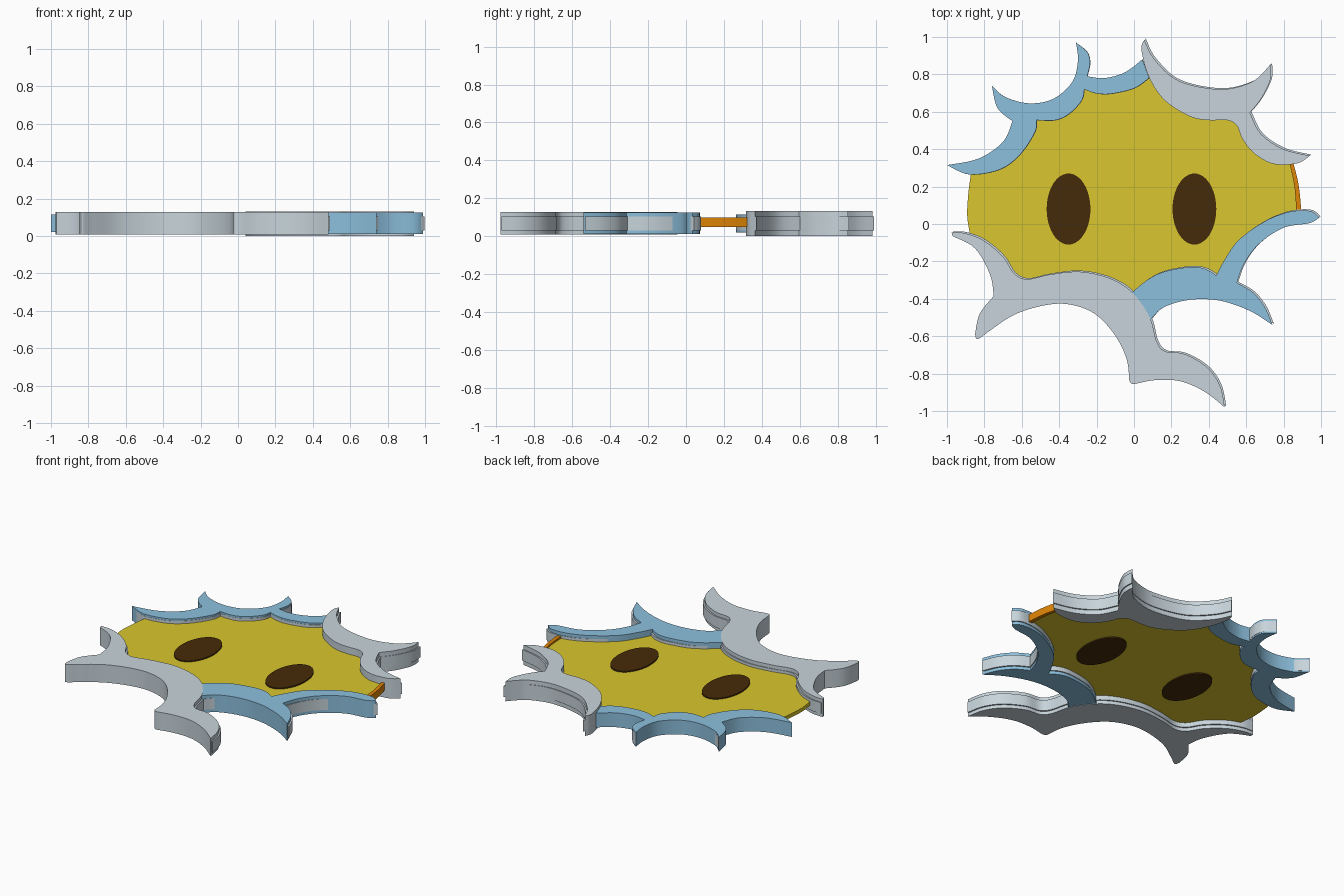
import bpy
import bmesh
from math import cos, sin, pi, radians
from mathutils import Vector

default_cube = bpy.data.objects.get("Cube")
if default_cube:
    bpy.data.objects.remove(default_cube, do_unlink=True)


def make_material(name, red, green, blue):
    """Create one flat colour from display values."""
    linear = [(channel / 255) ** 2.2 for channel in (red, green, blue)] + [1.0]
    material = bpy.data.materials.new(name)
    material.use_nodes = True
    material.diffuse_color = linear
    material.node_tree.nodes["Principled BSDF"].inputs["Base Color"].default_value = linear
    return material


silver = make_material("silver grey", 198, 211, 218)
sky = make_material("sky blue", 139, 190, 220)
yellow = make_material("mustard yellow", 217, 197, 50)
brown = make_material("dark brown", 72, 47, 18)
orange = make_material("deep orange", 222, 132, 14)


def smooth_stroke(points, steps=6):
    """Catmull-Rom curve through the points, leaving out the last point."""
    points = [Vector(point) for point in points]
    padded = [points[0]] + points + [points[-1]]
    result = []
    for a, b, c, d in zip(padded, padded[1:], padded[2:], padded[3:]):
        for step in range(steps):
            t = step / steps
            result.append(0.5 * (2 * b + (c - a) * t
                                 + (2 * a - 5 * b + 4 * c - d) * t ** 2
                                 + (3 * b - a - 3 * c + d) * t ** 3))
    return result


def closed_outline(*strokes):
    """Join smooth strokes at sharp corners; each starts where the last one ends."""
    outline = []
    previous = strokes[-1][-1]
    for stroke in strokes:
        outline += smooth_stroke([previous] + stroke)
        previous = stroke[-1]
    return outline


def slab(name, outline, bottom, top, material, shift=(0, 0)):
    """Extrude a flat outline between two heights."""
    bm = bmesh.new()
    verts = [bm.verts.new((p[0] + shift[0], p[1] + shift[1], bottom)) for p in outline]
    face = bm.faces.new(verts)
    extruded = bmesh.ops.extrude_face_region(bm, geom=[face], use_keep_orig=True)
    moved = [item for item in extruded["geom"] if isinstance(item, bmesh.types.BMVert)]
    bmesh.ops.translate(bm, verts=moved, vec=(0, 0, top - bottom))
    bmesh.ops.recalc_face_normals(bm, faces=bm.faces)
    mesh = bpy.data.meshes.new(name)
    bm.to_mesh(mesh)
    bm.free()
    mesh.materials.append(material)
    obj = bpy.data.objects.new(name, mesh)
    bpy.context.collection.objects.link(obj)
    bpy.ops.object.select_all(action="DESELECT")
    obj.select_set(True)
    bpy.context.view_layer.objects.active = obj
    bpy.ops.object.shade_smooth_by_angle(angle=radians(30))
    return obj


# Back right blue flame
back_right_flame = closed_outline(
    [(-.83, .35), (-.7, .44), (-.65, .55)],
    [(-.73, .62), (-.76, .74)],
    [(-.69, .68), (-.56, .645), (-.43, .67), (-.33, .76), (-.3, .87), (-.31, .97)],
    [(-.25, .92), (-.235, .86), (-.25, .79)],
    [(-.16, .78), (-.05, .81), (.045, .88)],
    [(.08, .78)],
    [(0, .725), (-.13, .695), (-.21, .7), (-.265, .72)],
    [(-.28, .66), (-.345, .59), (-.42, .555), (-.52, .555)],
    [(-.53, .49), (-.61, .37), (-.72, .29), (-.88, .265), (-1, .315)])

# Back left grey flame
back_left_flame = closed_outline(
    [(.11, .88), (.24, .765), (.46, .72), (.62, .755), (.69, .81), (.73, .855)],
    [(.73, .775), (.68, .67), (.62, .595)],
    [(.68, .48), (.8, .4), (.94, .365)],
    [(.875, .325), (.75, .32), (.645, .375), (.58, .455), (.55, .525), (.5, .555),
     (.4, .555), (.3, .575), (.165, .66), (.08, .785), (.04, .93), (.055, .985)])

# Front left blue flame
front_left_flame = closed_outline(
    [(.94, .07), (.83, .065), (.7, .015), (.56, -.085), (.485, -.19), (.44, -.275)],
    [(.38, -.24), (.3, -.23), (.16, -.255), (.07, -.3), (-.01, -.365)],
    [(.09, -.51)],
    [(.16, -.445), (.3, -.405), (.46, -.41), (.62, -.465), (.74, -.54)],
    [(.7, -.445), (.635, -.365), (.55, -.315)],
    [(.59, -.21), (.67, -.105), (.8, -.02), (.94, .005), (.99, .035)])

# Front right grey flame
front_right_flame = closed_outline(
    [(-.9, -.05), (-.8, -.09), (-.7, -.175), (-.64, -.265), (-.57, -.295), (-.45, -.27),
     (-.29, -.255), (-.13, -.29), (-.01, -.365), (.085, -.5), (.12, -.625), (.165, -.68),
     (.27, -.695), (.39, -.765), (.46, -.865), (.485, -.98)],
    [(.375, -.895), (.245, -.84), (.11, -.835), (0, -.855), (-.025, -.84)],
    [(-.04, -.72), (-.105, -.59), (-.21, -.48), (-.345, -.43), (-.48, -.435),
     (-.64, -.485), (-.77, -.57), (-.835, -.615), (-.85, -.59)],
    [(-.825, -.48), (-.75, -.385)],
    [(-.77, -.27), (-.85, -.13), (-.97, -.065)],
    [(-.975, -.045)])

# Each flame has a thinner grey core that peeks out on one side
flames = [
    ("back_right_flame", back_right_flame, .02, .115, sky, (.002, -.001)),
    ("back_left_flame", back_left_flame, 0, .132, silver, (.008, .006)),
    ("front_left_flame", front_left_flame, .01, .125, sky, (.008, .006)),
    ("front_right_flame", front_right_flame, .008, .127, silver, (.008, .006)),
]
for name, outline, bottom, top, material, shift in flames:
    slab(name, outline, bottom, top, material)
    slab(name + "_core", outline, .03, .103, silver, shift)

# Thin yellow face plate, tucked into the flames
face_outline = closed_outline(
    [(-.892, .05), (-.885, .17), (-.87, .28)],
    [(-.7, .36), (-.58, .52), (-.4, .61), (-.28, .73), (-.15, .73), (0, .77), (.1, .8),
     (.25, .67), (.45, .63), (.57, .57), (.66, .44), (.84, .35)],
    [(.87, .2), (.885, .06)],
    [(.65, -.05), (.5, -.28), (.3, -.32), (.1, -.4), (0, -.42), (-.3, -.33),
     (-.6, -.34), (-.72, -.24), (-.87, -.1)],
    [(-.88, -.04)])
slab("face_plate", face_outline, .06, .085, yellow)

# Orange rim on the left edge of the face
rim_outline = closed_outline(
    [(.88, .21), (.896, .05)], [(.868, .05)], [(.858, .2), (.825, .35)], [(.845, .35)])
slab("face_rim", rim_outline, .048, .097, orange)

# Oval eyes, raised slightly on both faces of the plate
for name, centre in (("right_eye", -.35), ("left_eye", .323)):
    angles = [2 * pi * i / 48 for i in range(48)]
    oval = [(centre + .117 * cos(a), .08 + .19 * sin(a)) for a in angles]
    slab(name, oval, .052, .093, brown)
